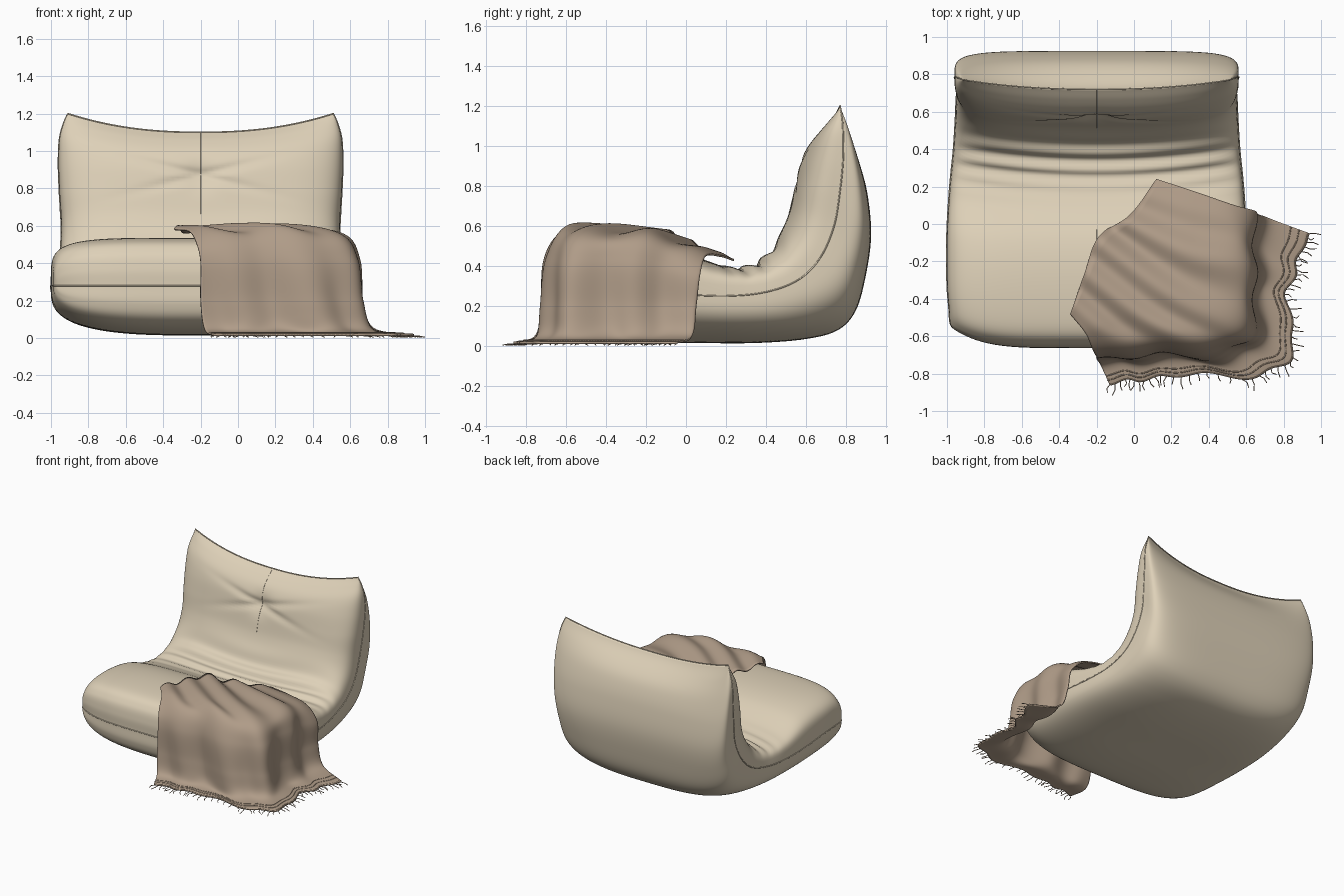
import bpy, bmesh, math, random
from mathutils import Vector

random.seed(4)
cube = bpy.data.objects.get("Cube")
if cube:
    bpy.data.objects.remove(cube)


def material(name, rgb):
    m = bpy.data.materials.new(name)
    m.use_nodes = True
    m.diffuse_color = (*rgb, 1)
    m.node_tree.nodes["Principled BSDF"].inputs["Base Color"].default_value = (*rgb, 1)
    return m


beige = material("beige upholstery", (.73, .635, .48))
taupe = material("taupe wool", (.43, .33, .245))


def spline(points, u):
    """Smooth curve through evenly spaced points, u from 0 to 1."""
    last = len(points) - 1
    i = min(int(u * last), last - 1)
    t = u * last - i
    b, c = Vector(points[i]), Vector(points[i + 1])
    a = Vector(points[i - 1]) if i else b * 2 - c
    d = Vector(points[i + 2]) if i + 2 <= last else c * 2 - b
    return b + (c - a) * (t / 2) + (a * 2 - b * 5 + c * 4 - d) * (t * t / 2) + (b * 3 - a - c * 3 + d) * (t ** 3 / 2)


def ramp(lo, hi, x):
    t = max(0, min(1, (x - lo) / (hi - lo)))
    return t * t * (3 - 2 * t)


def grid_object(name, rows, mat, closed=False):
    bm = bmesh.new()
    verts = [[bm.verts.new(p) for p in row] for row in rows]
    for r, s in zip(verts, verts[1:]):
        for j in range(len(r) if closed else len(r) - 1):
            k = (j + 1) % len(r)
            bm.faces.new((r[j], r[k], s[k], s[j]))
    bmesh.ops.remove_doubles(bm, verts=bm.verts, dist=.0004)
    bmesh.ops.recalc_face_normals(bm, faces=bm.faces)
    for f in bm.faces:
        f.smooth = True
    me = bpy.data.meshes.new(name)
    bm.to_mesh(me)
    bm.free()
    me.materials.append(mat)
    ob = bpy.data.objects.new(name, me)
    bpy.context.collection.objects.link(ob)
    return ob


def cords(name, paths, radius, mat, cyclic=False):
    cu = bpy.data.curves.new(name, "CURVE")
    cu.dimensions = "3D"
    cu.bevel_depth = radius
    cu.bevel_resolution = 1
    for path in paths:
        sp = cu.splines.new("POLY")
        sp.points.add(len(path) - 1)
        for q, p in zip(sp.points, path):
            q.co = (*p, 1)
        sp.use_cyclic_u = cyclic
    cu.materials.append(mat)
    bpy.context.collection.objects.link(bpy.data.objects.new(name, cu))


# Chair sections from front to top: side seam, cushion side, outer side (y, z each)
MID = -.2
SEAM = [(-.66, .28), (-.645, .28), (-.61, .28), (-.5, .28), (-.3, .28), (-.05, .26), (.2, .25), (.4, .27),
        (.56, .33), (.67, .44), (.74, .6), (.77, .78), (.785, .93), (.785, 1.06), (.78, 1.14), (.77, 1.2)]
INNER = [(-.66, .28), (-.66, .37), (-.635, .46), (-.55, .52), (-.3, .535), (-.08, .505), (.12, .42), (.27, .39),
         (.38, .43), (.46, .53), (.51, .66), (.545, .8), (.59, .95), (.645, 1.07), (.71, 1.15), (.77, 1.2)]
OUTER = [(-.66, .28), (-.66, .18), (-.62, .1), (-.5, .045), (-.25, .02), (.05, .015), (.35, .015), (.6, .035),
         (.76, .08), (.85, .18), (.9, .36), (.925, .55), (.91, .74), (.87, .93), (.825, 1.08), (.77, 1.2)]
WIDTH = [.76, .775, .785, .79, .8, .8, .785, .765, .755, .75, .745, .755, .76, .755, .735, .71]


def chair_point(u, angle):
    c = math.cos(angle)
    upper = math.sin(angle) > 0
    # Boxy seat top and back shell, softer backrest and underside
    n = 5 - 1.5 * ramp(.4, .65, u) if upper else 3 + 2.2 * ramp(.5, .75, u)
    h = max(0, 1 - abs(c) ** n) ** (1 / n)
    if abs(math.sin(angle)) < 1e-6:
        h = 0
    seam = spline(SEAM, u)
    y, z = seam + (spline(INNER if upper else OUTER, u) - seam) * h
    x = c * spline([(w, 0) for w in WIDTH], u)[0]
    # Rounded front corners and a sagging top edge
    y += .1 * abs(c) ** 5 * (1 - ramp(-.66, -.3, y))
    sag = (1 - abs(c) ** 2.3) * ramp(.75, 1.2, z)
    z -= .1 * sag
    y -= .05 * sag * (1 if upper else ramp(.85, 1, u))
    if upper:
        # Gathered folds in the bend
        fold = math.exp(-((y - .35) / .14) ** 2) * h ** 3
        wave = math.sin((y - .07 * c * c) * 70) * .012 * fold
        z += wave
        y -= wave * .6
        # Pulled tuft with crossing creases on the backrest
        if z > .6:
            dz = z - .87
            y += .022 * math.exp(-(x * x + dz * dz) / .006)
            y += .014 * math.exp(-((abs(dz) - .25 * abs(x)) / .025) ** 2 - x * x / .1) * h
    return Vector((MID + x, y, z))


RING, ROWS = 160, 120
grid_object("chair_body", [[chair_point(i / ROWS, 2 * math.pi * j / RING) for j in range(RING)]
                           for i in range(ROWS + 1)], beige, closed=True)

# Piping follows the side seams, the top edge and the front
steps = [i / 80 for i in range(80)]
loop = [chair_point(s, math.pi) for s in steps] + [chair_point(1, math.pi * (1 - s)) for s in steps]
loop += [chair_point(1 - s, 0) for s in steps] + [chair_point(0, math.pi * s) for s in steps]
cords("seam_piping", [loop], .004, beige, cyclic=True)

# Centre stitching and tuft button
cords("centre_stitches", [[chair_point(a + (b - a) * s, math.pi / 2) for s in steps]
                          for a, b in ((.3, .35), (.67, 1))], .0015, beige)
bpy.ops.mesh.primitive_uv_sphere_add(segments=16, ring_count=8, radius=.014, location=(MID, .6, .87))
button = bpy.context.object
button.name = "tuft_button"
button.scale.y = .5
button.data.materials.append(beige)
bpy.ops.object.shade_smooth()

# Draped blanket: rows from its upper edge, over the rim, down to the hem
DRAPE = [
    [(-.34, -.48, .58), (-.27, -.28, .57), (-.19, -.07, .54), (-.02, .05, .485), (.12, .24, .43)],
    [(-.26, -.58, .57), (-.02, -.5, .58), (.2, -.38, .58), (.3, -.12, .54), (.33, .17, .45)],
    [(-.22, -.67, .5), (.15, -.62, .56), (.5, -.55, .55), (.56, -.2, .53), (.53, .1, .45)],
    [(-.2, -.71, .4), (.18, -.69, .42), (.59, -.62, .42), (.63, -.27, .42), (.64, .07, .36)],
    [(-.2, -.72, .2), (.19, -.7, .2), (.61, -.65, .2), (.64, -.3, .2), (.66, .05, .2)],
    [(-.18, -.75, .05), (.2, -.72, .05), (.65, -.68, .05), (.69, -.32, .05), (.72, .03, .05)],
    [(-.13, -.86, .015), (.22, -.81, .015), (.8, -.77, .015), (.83, -.36, .015), (.94, -.05, .015)]]
CENTRE = Vector((.1, -.2, 0))


def blanket_point(s, t):
    p = spline([spline(row, t) for row in DRAPE], s)
    out = p - CENTRE
    out.z = 0
    out.normalize()
    # Broad folds slant across the cloth and tighten towards the hem
    broad = math.sin(t * 29 - 3.5 * s) + .4 * math.sin(t * 17 + 2 * s + 1)
    tight = math.sin(t * 46 + 2)
    edge = math.sin(math.pi * t) ** .4 if 0 < t < 1 else 0
    low = ramp(.75, 1, s)
    p += out * (broad * (1 - .6 * low) + tight * low * .7) * edge * .025 * ramp(.2, .7, s)
    p.z += (.012 + broad * .02) * edge * (1 - ramp(.15, .55, s))
    p.z = max(p.z, .012)
    return p


NT, NS = 140, 60
blanket = grid_object("blanket", [[blanket_point(i / NS, j / NT) for j in range(NT + 1)]
                                  for i in range(NS + 1)], taupe)
thick = blanket.modifiers.new("thickness", "SOLIDIFY")
thick.thickness = .01
thick.offset = 0

# Woven border cords and loose tassels along the hem
cords("border_cords", [[blanket_point(s, j / NT) + Vector((0, 0, .004)) for j in range(NT + 1)]
                       for s in (.93, .96, .995)], .004, taupe)
tassels = []
for k in range(50):
    t = k / 49
    p = blanket_point(1, t)
    p.z = .01
    along = blanket_point(1, min(1, t + .01)) - blanket_point(1, max(0, t - .01))
    out = Vector((along.y, -along.x, 0)).normalized()
    out = (out + (p - CENTRE).normalized() + Vector((random.uniform(-.6, .6), random.uniform(-.6, .6), 0))).normalized()
    length = random.uniform(.03, .065)
    bend = Vector((-out.y, out.x, 0)) * random.uniform(-.012, .012)
    tassels.append([p, p + out * length * .5 + bend, p + out * length - Vector((0, 0, .006))])
cords("fringe", tassels, .0025, taupe)
